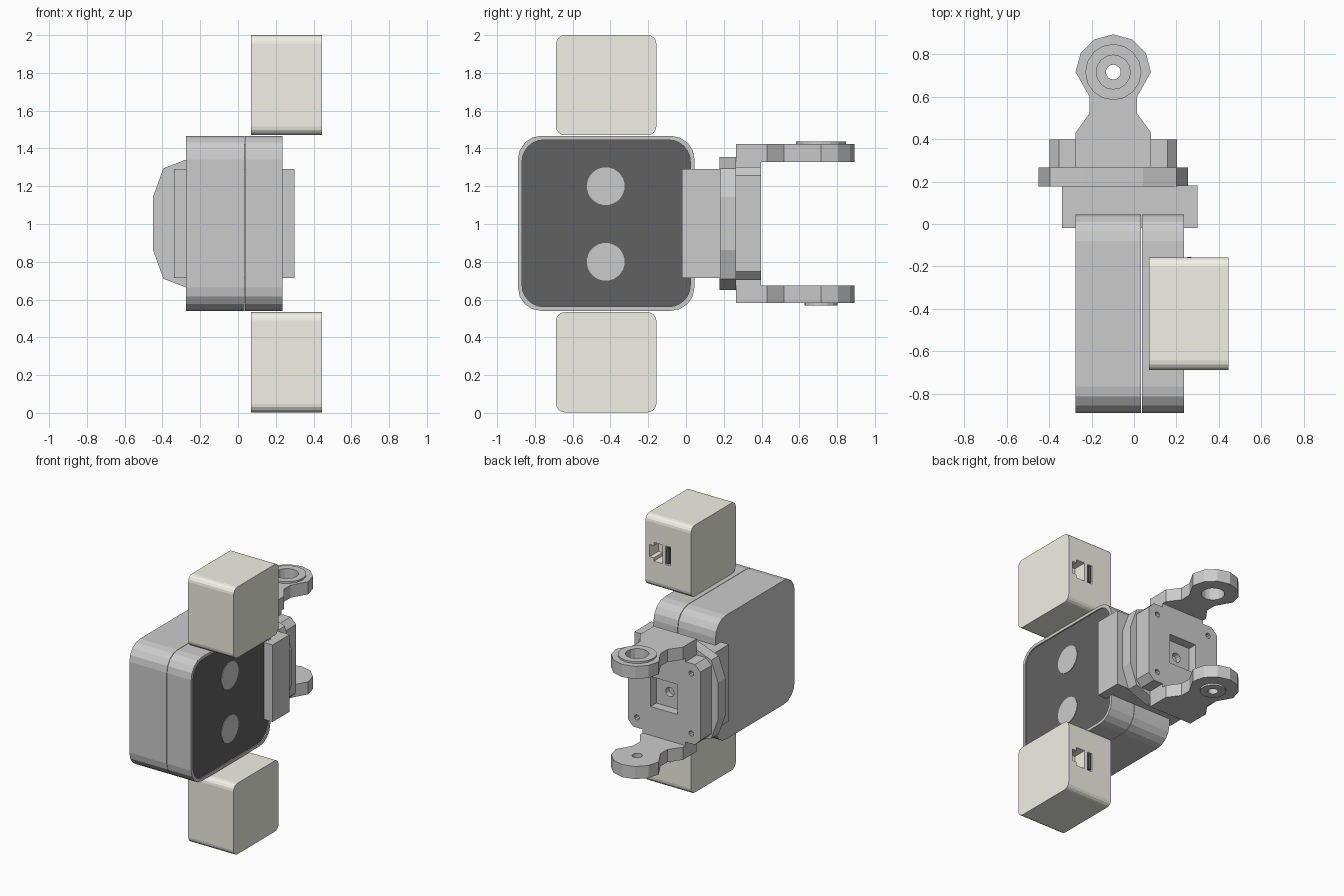
import bpy, bmesh, math

if "Cube" in bpy.data.objects:
    bpy.data.objects.remove(bpy.data.objects["Cube"])

CX, CZ = -0.0975, 1.0025      # bracket axis


def material(name, rgb):
    m = bpy.data.materials.new(name)
    m.diffuse_color = (*rgb, 1)
    m.use_nodes = True
    m.node_tree.nodes["Principled BSDF"].inputs["Base Color"].default_value = m.diffuse_color
    return m


DARK = material("dark_panel", (0.12, 0.12, 0.12))
CREAM = material("cream_plastic", (0.88, 0.88, 0.79))


def prism(name, pts, axis, lo, hi, mat=None):
    """Extrude a 2D outline along an axis (x: pts are y,z; y: x,z; z: x,y)."""
    place = {"x": lambda a, b, t: (t, a, b),
             "y": lambda a, b, t: (a, t, b),
             "z": lambda a, b, t: (a, b, t)}[axis]
    bm = bmesh.new()
    low = [bm.verts.new(place(a, b, lo)) for a, b in pts]
    top = [bm.verts.new(place(a, b, hi)) for a, b in pts]
    bm.faces.new(low)
    bm.faces.new(top)
    n = len(pts)
    for i in range(n):
        j = (i + 1) % n
        bm.faces.new((low[i], low[j], top[j], top[i]))
    bmesh.ops.recalc_face_normals(bm, faces=bm.faces)
    me = bpy.data.meshes.new(name)
    bm.to_mesh(me)
    bm.free()
    ob = bpy.data.objects.new(name, me)
    bpy.context.collection.objects.link(ob)
    if mat:
        me.materials.append(mat)
    return ob


def circle(cx, cy, r, n):
    return [(cx + r * math.cos(2 * math.pi * i / n),
             cy + r * math.sin(2 * math.pi * i / n)) for i in range(n)]


def rect(a0, a1, b0, b1):
    return [(a0, b0), (a1, b0), (a1, b1), (a0, b1)]


def rounded(a0, a1, b0, b1, r, seg):
    pts = []
    corners = [(a1 - r, b1 - r), (a0 + r, b1 - r), (a0 + r, b0 + r), (a1 - r, b0 + r)]
    for k, (a, b) in enumerate(corners):
        for i in range(seg + 1):
            t = math.pi / 2 * (k + i / seg)
            pts.append((a + r * math.cos(t), b + r * math.sin(t)))
    return pts


def cut(ob, *cutters):
    """Subtract the cutters from the object, then discard them."""
    bpy.context.view_layer.objects.active = ob
    for c in cutters:
        c.hide_render = True
        m = ob.modifiers.new("cut", "BOOLEAN")
        m.operation, m.solver, m.object = "DIFFERENCE", "EXACT", c
        bpy.ops.object.modifier_apply(modifier=m.name)
        bpy.data.objects.remove(c)


# Main housing in two halves with a fine seam
outline = rounded(-0.89, 0.045, 0.54, 1.467, 0.125, 4)
prism("housing_back", outline, "x", -0.275, 0.034)
cover = prism("housing_cover", outline, "x", 0.037, 0.236)
panel_outline = rounded(-0.868, 0.023, 0.562, 1.445, 0.115, 6)
cut(cover, prism("cutter", panel_outline, "x", 0.2, 0.3))
prism("front_panel", panel_outline, "x", 0.19, 0.228, DARK)
for z in (0.8, 1.2):
    prism("panel_disc", circle(-0.425, z, 0.1, 32), "x", 0.2, 0.232)

# Side boxes above and below, each with a stepped socket and a slot
for z0 in (0.003, 1.47):
    box = prism("connector_box", rounded(-0.688, -0.157, z0, z0 + 0.53, 0.045, 4),
                "x", 0.07, 0.445, CREAM)
    zc = z0 + 0.268
    socket = [(0.305, zc - 0.07), (0.375, zc - 0.07), (0.375, zc - 0.045),
              (0.41, zc - 0.045), (0.41, zc + 0.045), (0.375, zc + 0.045),
              (0.375, zc + 0.07), (0.305, zc + 0.07)]
    cut(box, prism("cutter", socket, "y", -0.26, -0.1),
        prism("cutter", rect(0.24, 0.28, zc - 0.07, zc + 0.07), "y", -0.18, -0.1))
    prism("slot_contact", rect(0.25, 0.27, zc - 0.06, zc + 0.06), "y", -0.19, -0.156, DARK)

# Mounting block and faceted swivel plate
prism("mount_block", rect(-0.34, 0.30, 0.715, 1.29), "y", -0.02, 0.182)
quarter = [(0.3525, 0.14), (0.2975, 0.2925), (0.14, 0.3525)]
ring = (quarter + [(-a, b) for a, b in reversed(quarter)]
        + [(-a, -b) for a, b in quarter] + [(a, -b) for a, b in reversed(quarter)])
prism("swivel_plate", [(CX + a, CZ + b) for a, b in ring], "y", 0.177, 0.266)

# Square yoke base with chamfered corners, centre pocket and screw holes
base = prism("yoke_base", rounded(CX - 0.3, CX + 0.3, CZ - 0.3, CZ + 0.3, 0.045, 1),
             "y", 0.266, 0.398)
cut(base, prism("cutter", rect(CX - 0.112, CX + 0.112, CZ - 0.112, CZ + 0.112), "y", 0.33, 0.5),
    prism("cutter", circle(CX, CZ, 0.035, 12), "y", 0.29, 0.5),
    *[prism("cutter", circle(CX + sx * 0.224, CZ + sz * 0.224, 0.02, 10), "y", 0.34, 0.5)
      for sx in (-1, 1) for sz in (-1, 1)])

# Yoke arms with round eyes and raised bosses
half = [(0.1775, 0.266), (0.1775, 0.43), (0.1125, 0.52), (0.1125, 0.60)]
arm = ([(CX + a, b) for a, b in half]
       + circle(CX, 0.715, 0.1775, 12)[:7]
       + [(CX - a, b) for a, b in reversed(half)])
for side, boss_r, hole_r in ((1, 0.132, 0.08), (-1, 0.088, 0.035)):
    def z(h):
        return CZ + side * h
    name = "upper" if side > 0 else "lower"
    parts = [prism(name + "_arm", arm, "z", z(0.327), z(0.421)),
             prism(name + "_boss", circle(CX, 0.715, boss_r, 16), "z", z(0.421), z(0.434))]
    for p in parts:
        cut(p, prism("cutter", circle(CX, 0.715, hole_r, 16), "z", z(0.2), z(0.6)))
    prism(name + "_arm_foot", rect(CX - 0.1775, CX + 0.1775, 0.266, 0.398),
          "z", z(0.3), z(0.327))
